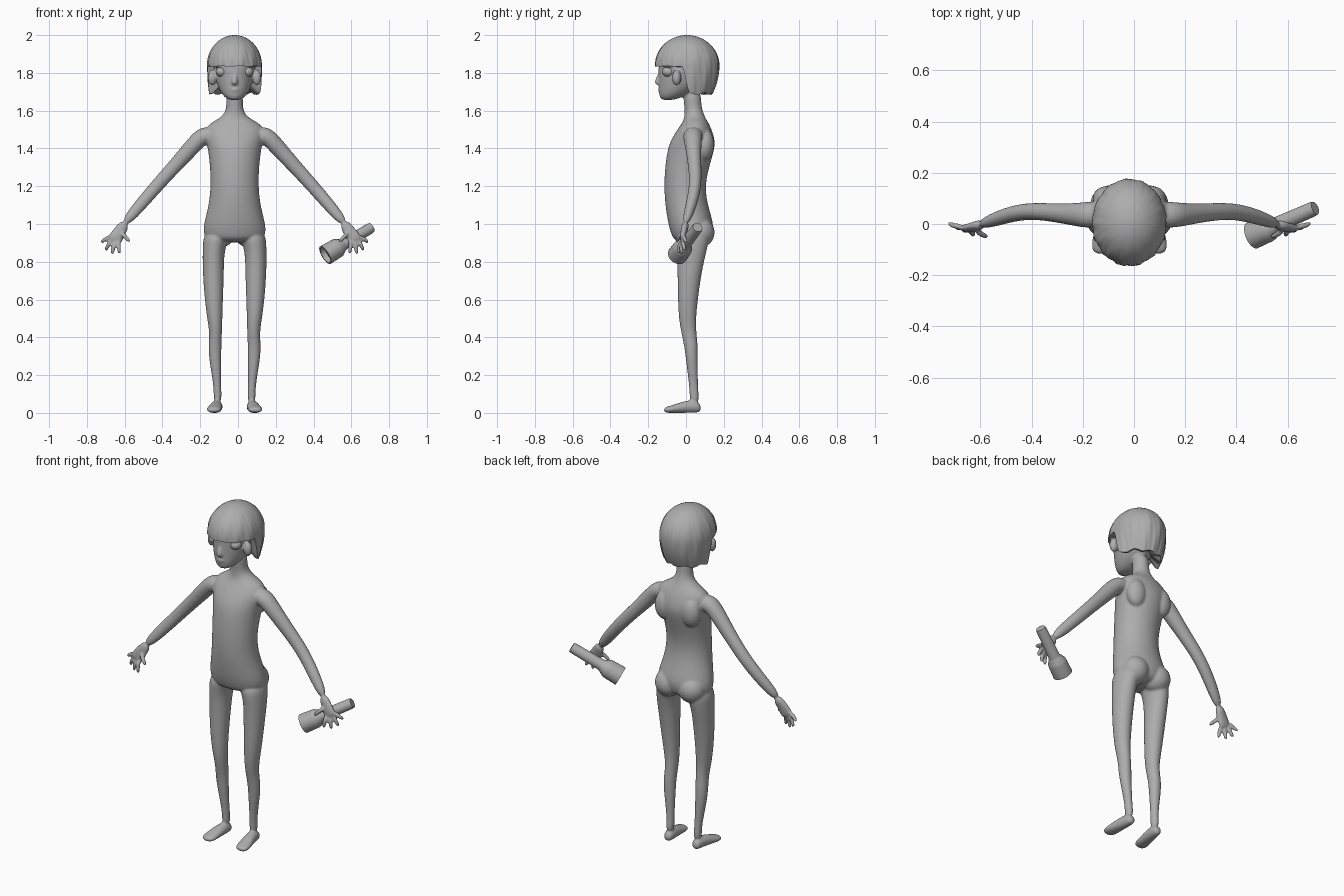
import bpy, bmesh, math
from mathutils import Vector, Matrix

if "Cube" in bpy.data.objects:
    bpy.data.objects.remove(bpy.data.objects["Cube"], do_unlink=True)

CX = -0.018  # the figure stands slightly off centre
grey = bpy.data.materials.new("plain grey")
grey.use_nodes = True
grey.diffuse_color = (0.42, 0.42, 0.42, 1)
grey.node_tree.nodes["Principled BSDF"].inputs["Base Color"].default_value = (0.42, 0.42, 0.42, 1)


def loft(bm, rings, side=(1, 0, 0), axis=None, n=16):
    """Skin elliptical rings (x, y, z, half width, half depth) and cap both ends."""
    pts = [Vector(r[:3]) for r in rings]
    loops = []
    for i, r in enumerate(rings):
        t = Vector(axis) if axis else pts[min(i + 1, len(pts) - 1)] - pts[max(i - 1, 0)]
        t.normalize()
        u = Vector(side)
        u = (u - t * u.dot(t)).normalized()
        v = t.cross(u)
        loops.append([bm.verts.new(pts[i] + u * math.cos(a) * r[3] + v * math.sin(a) * r[4])
                      for a in (math.tau * k / n for k in range(n))])
    for a, b in zip(loops, loops[1:]):
        for k in range(n):
            bm.faces.new((a[k], a[(k + 1) % n], b[(k + 1) % n], b[k]))
    bm.faces.new(loops[0])
    bm.faces.new(loops[-1])


def ball(bm, centre, size):
    m = Matrix.Translation(centre) @ Matrix.Diagonal((*size, 1))
    bmesh.ops.create_uvsphere(bm, u_segments=20, v_segments=12, radius=1, matrix=m)


def finish(name, bm, x=CX, angle=None):
    bmesh.ops.recalc_face_normals(bm, faces=bm.faces)
    mesh = bpy.data.meshes.new(name)
    bm.to_mesh(mesh)
    bm.free()
    mesh.materials.append(grey)
    ob = bpy.data.objects.new(name, mesh)
    ob.location.x = x
    bpy.context.collection.objects.link(ob)
    bpy.ops.object.select_all(action='DESELECT')
    ob.select_set(True)
    bpy.context.view_layer.objects.active = ob
    if angle:
        bpy.ops.object.shade_smooth_by_angle(angle=math.radians(angle))
    else:
        bpy.ops.object.shade_smooth()
    return ob


body = bmesh.new()

# Torso and neck: height, centre y, half width, half depth
torso = [(.90, .03, .145, .09), (.95, .03, .167, .11), (1.0, .027, .165, .122),
         (1.1, .002, .137, .113), (1.2, -.008, .127, .109), (1.3, .005, .13, .117),
         (1.4, .028, .142, .126), (1.45, .038, .155, .115), (1.5, .045, .16, .092),
         (1.535, .05, .13, .07), (1.56, .047, .078, .057), (1.59, .042, .05, .049),
         (1.63, .035, .043, .045), (1.72, .03, .046, .05)]
loft(body, [(0, y, z, w, d) for z, y, w, d in torso], axis=(0, 0, 1), n=24)

# Head: chin to crown
head = [(1.655, -.097, .03, .03), (1.675, -.075, .058, .066), (1.71, -.045, .082, .1),
        (1.76, -.02, .1, .125), (1.81, -.01, .108, .137), (1.88, 0, .118, .145),
        (1.94, 0, .095, .11), (1.965, 0, .05, .06)]
loft(body, [(0, y, z, w, d) for z, y, w, d in head], axis=(0, 0, 1), n=24)

# Nose, lips and chin
loft(body, [(0, -.135, 1.8, .011, .012), (0, -.146, 1.77, .012, .014),
            (0, -.153, 1.748, .017, .017), (0, -.143, 1.735, .013, .012)], axis=(0, 0, 1))
ball(body, (0, -.137, 1.713), (.026, .013, .006))
ball(body, (0, -.134, 1.703), (.02, .013, .006))
ball(body, (0, -.118, 1.674), (.026, .02, .016))

# Leg, foot and arm sections
leg = [(.085, .035, .97, .08, .1), (.11, .031, .88, .06, .085), (.113, .024, .8, .058, .072),
       (.112, .016, .7, .055, .061), (.11, .01, .6, .049, .054), (.105, .007, .5, .041, .046),
       (.1, .014, .43, .034, .041), (.104, .026, .36, .035, .037), (.104, .03, .3, .034, .033),
       (.096, .036, .2, .025, .027), (.09, .042, .12, .02, .023), (.09, .045, .05, .023, .028)]
foot = [(.092, .08, .025, .022, .022), (.092, .045, .036, .03, .036), (.1, -.02, .03, .035, .031),
        (.108, -.07, .02, .042, .021), (.111, -.12, .015, .036, .015)]
arm = [(.1, .04, 1.46, .05, .05), (.165, .035, 1.475, .053, .05), (.215, .037, 1.42, .045, .046),
       (.3, .045, 1.325, .036, .039), (.405, .053, 1.21, .033, .036), (.5, .028, 1.1, .031, .034),
       (.585, -.004, 1.0, .021, .026)]
palm = [(.575, 0, 1.01, .026, .022), (.605, -.01, .965, .034, .018),
        (.63, -.016, .925, .041, .016), (.64, -.018, .905, .036, .012)]
fingers = [((.655, -.01, .935), (.709, .005, .9)), ((.648, -.014, .92), (.684, -.005, .856)),
           ((.632, -.019, .91), (.648, -.022, .836)), ((.614, -.025, .91), (.608, -.04, .84)),
           ((.6, -.022, .955), (.552, -.05, .903))]

for s in (-1, 1):
    def flip(rings):
        return [(s * r[0], *r[1:]) for r in rings]
    loft(body, flip(leg), axis=(0, 0, -1))
    loft(body, flip(foot), axis=(0, -1, 0))
    loft(body, flip(arm), side=(0, 1, 0))
    loft(body, flip(palm), side=(s * .83, 0, .55))
    for base, tip in fingers:
        a, b = Vector(base), Vector(tip)
        mid = a.lerp(b, .55) + Vector((.003, -.006, .003))
        loft(body, flip([(*a, .013, .013), (*mid, .0125, .0125), (*b, .0095, .0095)]),
             side=(0, 1, 0), n=10)
    # Buttock, shoulder blade and ear
    ball(body, (s * .075, .075, .955), (.08, .078, .08))
    ball(body, (s * .085, .1, 1.42), (.06, .05, .085))
    ball(body, (s * .118, -.05, 1.775), (.024, .024, .042))
    ball(body, (s * .068, -.088, 1.838), (.04, .034, .012))

figure = finish("body", body)
sub = figure.modifiers.new("round", 'SUBSURF')
sub.levels = sub.render_levels = 2
mesh_mod = figure.modifiers.new("merge", 'REMESH')
mesh_mod.mode = 'VOXEL'
mesh_mod.voxel_size = .006
mesh_mod.use_smooth_shade = True
relax = figure.modifiers.new("relax", 'SMOOTH')
relax.factor, relax.iterations = .5, 6
for name in ("round", "merge", "relax"):
    bpy.ops.object.modifier_apply(modifier=name)
for v in figure.data.vertices:  # flat soles
    v.co.z = max(v.co.z, 0)

# Eyes
for s, label in ((-1, "right"), (1, "left")):
    eye = bmesh.new()
    ball(eye, (s * .067, -.093, 1.806), (.033, .033, .028))
    finish(label + "_eye", eye)

# Hair: a cap with swirled locks, short over the face and long behind the ears
hair = bmesh.new()
N, ROWS = 120, 28
crown = hair.verts.new((0, .01, 2.0))
core = hair.verts.new((0, 0, 1.81))
columns = []
for k in range(N):
    a = math.tau * k / N
    c = math.cos(a)
    f = min(max((c + .08) / .25, 0), 1)
    f = f * f * (3 - 2 * f)
    low = 1.69 + .145 * f + .006 * math.sin(9 * a) * (1 - .6 * f)
    col = []
    for j in range(1, ROWS + 1):
        t = j / ROWS
        # even steps over the dome, then straight down to the hem
        z = 2.0 - (2.0 - low) * (1 - math.cos(t * math.pi / 2)) ** .95
        if z > 1.84:
            r = math.sqrt(max(0, 1 - ((z - 1.84) / .16) ** 2))
        else:
            u = (1.84 - z) / .15
            r = 1 - u * u * (.07 + .15 * max(0, -c))
        r *= 1 + t * (.013 * math.sin(13 * a + 5 * t) + .008 * math.sin(29 * a - 7 * t))
        col.append(hair.verts.new((math.sin(a) * .145 * r, .006 - c * .17 * r, z)))
    rim = col[-1].co
    col.append(hair.verts.new((rim.x * .88, rim.y * .88, rim.z + .002)))
    columns.append(col)
for a, b in zip(columns, columns[1:] + columns[:1]):
    hair.faces.new((crown, a[0], b[0]))
    hair.faces.new((core, b[-1], a[-1]))
    for j in range(ROWS):
        hair.faces.new((a[j], a[j + 1], b[j + 1], b[j]))
finish("hair", hair, angle=50)

# Torch held in the left hand, from recessed lens to tail cap
start, end = Vector((.462, -.045, .835)), Vector((.708, .062, .982))
along = end - start
profile = [(.09, .04), (0, .045), (0, .054), (.24, .052), (.28, .05), (.37, .034),
           (.4, .031), (.96, .029), (1, .026)]
torch = bmesh.new()
loft(torch, [(*(start + along * t), r, r) for t, r in profile], side=(0, 1, 0),
     axis=along, n=32)
finish("torch", torch, x=0, angle=35)
